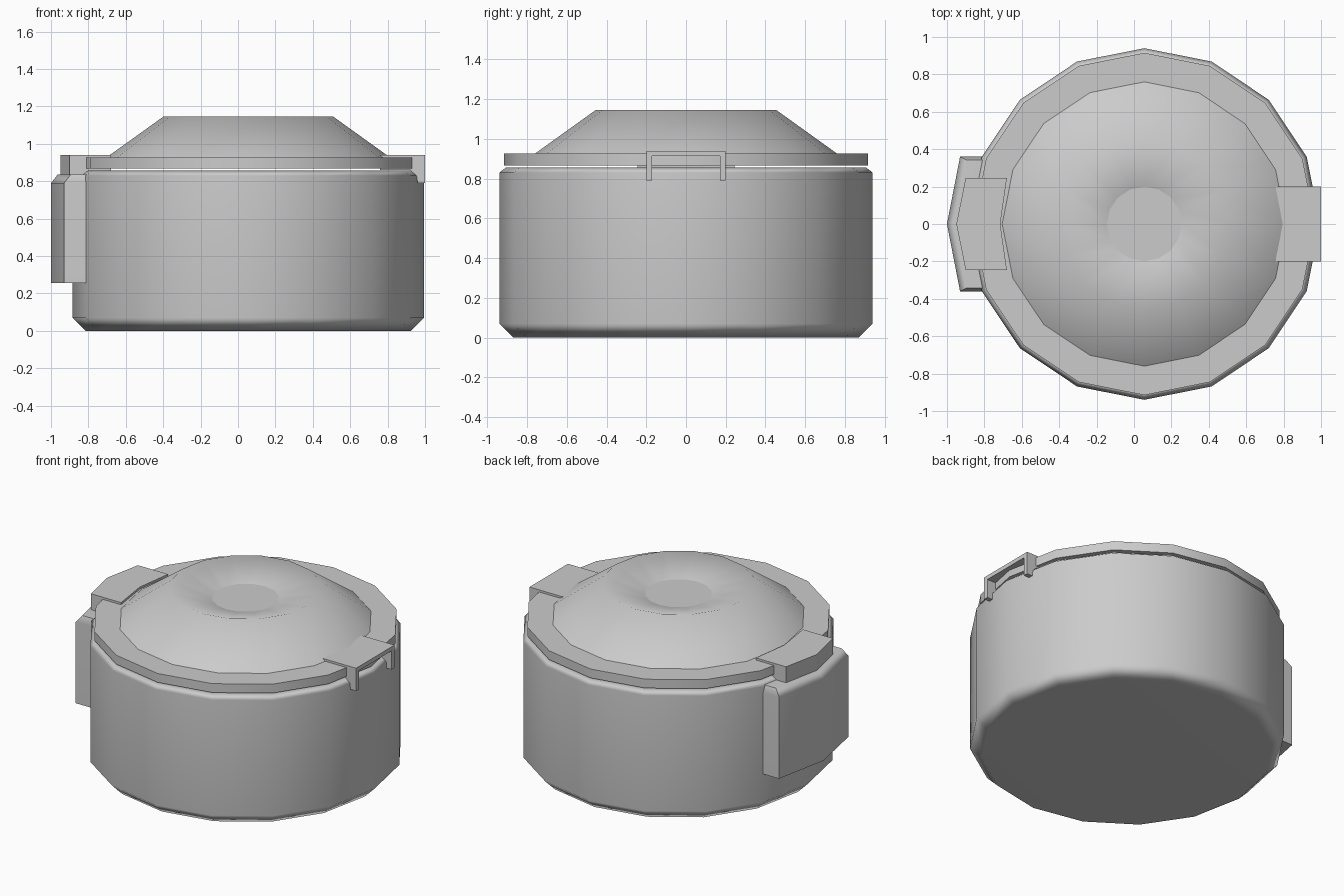
import bpy, bmesh, math

if "Cube" in bpy.data.objects:
    bpy.data.objects.remove(bpy.data.objects["Cube"])

grey = bpy.data.materials.new("light_grey")
grey.use_nodes = True
grey.diffuse_color = (0.6, 0.6, 0.6, 1)
grey.node_tree.nodes["Principled BSDF"].inputs["Base Color"].default_value = (0.6, 0.6, 0.6, 1)

CENTRE_X = 0.055
SIDES = 16


def loft(name, rings, sharp_angle=30, sharp_rings=(), soft_rings=()):
    """Skin a stack of equal rings, cap both ends and set the sharp edges."""
    bm = bmesh.new()
    layers = [[bm.verts.new(p) for p in ring] for ring in rings]
    n = len(layers[0])
    for low, high in zip(layers, layers[1:]):
        for i in range(n):
            j = (i + 1) % n
            bm.faces.new((low[i], low[j], high[j], high[i]))
    bm.faces.new(layers[0])
    bm.faces.new(layers[-1])
    bmesh.ops.recalc_face_normals(bm, faces=bm.faces)
    for face in bm.faces:
        face.smooth = True
    for edge in bm.edges:
        edge.smooth = edge.calc_face_angle(0) < math.radians(sharp_angle)
    for group, state in ((sharp_rings, False), (soft_rings, True)):
        for k in group:
            for i in range(n):
                bm.edges.get((layers[k][i], layers[k][(i + 1) % n])).smooth = state
    mesh = bpy.data.meshes.new(name)
    bm.to_mesh(mesh)
    bm.free()
    mesh.materials.append(grey)
    obj = bpy.data.objects.new(name, mesh)
    bpy.context.collection.objects.link(obj)
    return obj


def lathe(name, profile, **kw):
    """Turn a (radius, height) profile into a sixteen-sided solid."""
    turns = [2 * math.pi * i / SIDES for i in range(SIDES)]
    rings = [[(CENTRE_X + r * math.cos(a), r * math.sin(a), z) for a in turns]
             for r, z in profile]
    return loft(name, rings, **kw)


def soften(obj):
    mod = obj.modifiers.new("even_normals", 'WEIGHTED_NORMAL')
    mod.keep_sharp = True


# Pot body with chamfered foot and shoulder
body = lathe("body", [(0.87, 0), (0.94, 0.07), (0.94, 0.83), (0.905, 0.857)], sharp_angle=60)
soften(body)

# Lid: rim band, cone and shallow dish in the crown
lathe("lid", [(0.915, 0.867), (0.915, 0.926), (0.76, 0.926), (0.455, 1.145), (0.2, 1.075)],
      sharp_rings=(4,), soft_rings=(3,))


# Raised housing on the right side of the body
def housing_ring(z, inset):
    w = 0.36 - inset / 2
    return [(-0.7, -w, z), (-0.93 + inset, -w, z), (-1 + inset, 0, z),
            (-0.93 + inset, w, z), (-0.7, w, z)]


housing = loft("side_housing", [housing_ring(0.255, 0), housing_ring(0.79, 0),
                                housing_ring(0.835, 0.035)], sharp_angle=60)
soften(housing)

# Hinge block on the lid, above the housing
hinge = [(-0.68, -0.245), (-0.9, -0.245), (-0.95, 0), (-0.9, 0.245), (-0.68, 0.245), (-0.715, 0)]
loft("hinge_block", [[(x, y, z) for x, y in hinge] for z in (0.835, 0.94)], sharp_angle=20)

# Latch on the opposite side: top plate and two hooked legs
plate = [(0.76, -0.2), (1, -0.2), (1, 0.2), (0.76, 0.2)]
loft("latch_plate", [[(x, y, z) for x, y in plate] for z in (0.913, 0.94)], sharp_angle=20)

leg = [(0.76, 0.93), (0.76, 0.86), (0.92, 0.86), (0.955, 0.83), (0.96, 0.79), (1, 0.79), (1, 0.93)]
for side, label in ((1, "back"), (-1, "front")):
    loft("latch_leg_" + label, [[(x, side * y, z) for x, z in leg] for y in (0.17, 0.2)],
         sharp_angle=20)
